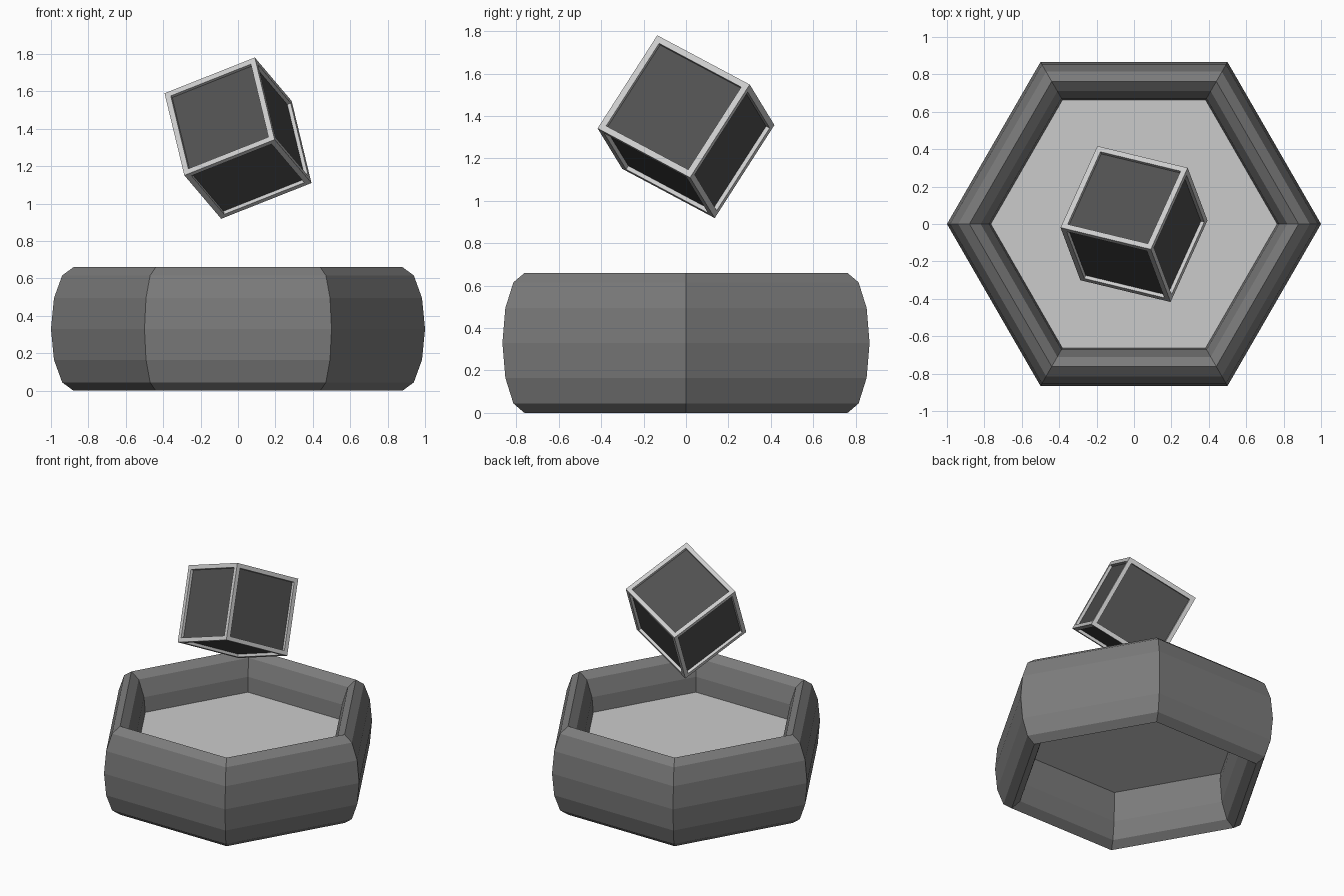
import bpy, bmesh
from mathutils import Matrix, Vector

if "Cube" in bpy.data.objects:
    bpy.data.objects.remove(bpy.data.objects["Cube"])


def material(name, grey):
    m = bpy.data.materials.new(name)
    m.diffuse_color = (grey, grey, grey, 1)
    m.use_nodes = True
    m.node_tree.nodes["Principled BSDF"].inputs["Base Color"].default_value = m.diffuse_color
    return m


light = material("light_grey", 0.8)
dark = material("dark_grey", 0.2)
black = material("near_black", 0.08)

# Six-sided ring: coarse torus stretched upward
bpy.ops.mesh.primitive_torus_add(
    major_segments=6, minor_segments=12, major_radius=0.88, minor_radius=0.12)
ring = bpy.context.object
ring.name = "hexagonal_ring"
ring.scale.z = 2.75
ring.location.z = 0.33
ring.data.materials.append(dark)

# Flat plate filling the ring (corners lined up with the ring corners)
bm = bmesh.new()
bmesh.ops.create_circle(bm, cap_ends=True, segments=6, radius=0.77,
                        matrix=Matrix.Rotation(1.5707963, 4, 'Z'))
bmesh.ops.recalc_face_normals(bm, faces=bm.faces)
for f in bm.faces:
    if f.normal.z < 0:
        f.normal_flip()
mesh = bpy.data.meshes.new("inner_plate")
bm.to_mesh(mesh)
bm.free()
plate = bpy.data.objects.new("inner_plate", mesh)
plate.location.z = 0.385
bpy.context.collection.objects.link(plate)

# Floating tilted cube: light frame with recessed dark panels
bm = bmesh.new()
bmesh.ops.create_cube(bm, size=0.532)
panels = list(bm.faces)
bmesh.ops.inset_individual(bm, faces=panels, thickness=0.03, use_even_offset=True)
bmesh.ops.inset_individual(bm, faces=panels, thickness=0.0005, depth=-0.02,
                           use_even_offset=True)
for f in panels:
    f.material_index = 1
mesh = bpy.data.meshes.new("floating_cube")
bm.to_mesh(mesh)
bm.free()
mesh.materials.append(light)
mesh.materials.append(black)
cube = bpy.data.objects.new("floating_cube", mesh)
bpy.context.collection.objects.link(cube)

# Cube edge directions give the tilt
u = Vector((-0.485, 0.117, -0.192)).normalized()
v = Vector((0.205, 0.434, -0.229))
v = (v - u * v.dot(u)).normalized()
w = u.cross(v)
tilt = Matrix((u, v, w)).transposed().to_4x4()
cube.matrix_world = Matrix.Translation((0, 0, 1.35)) @ tilt
